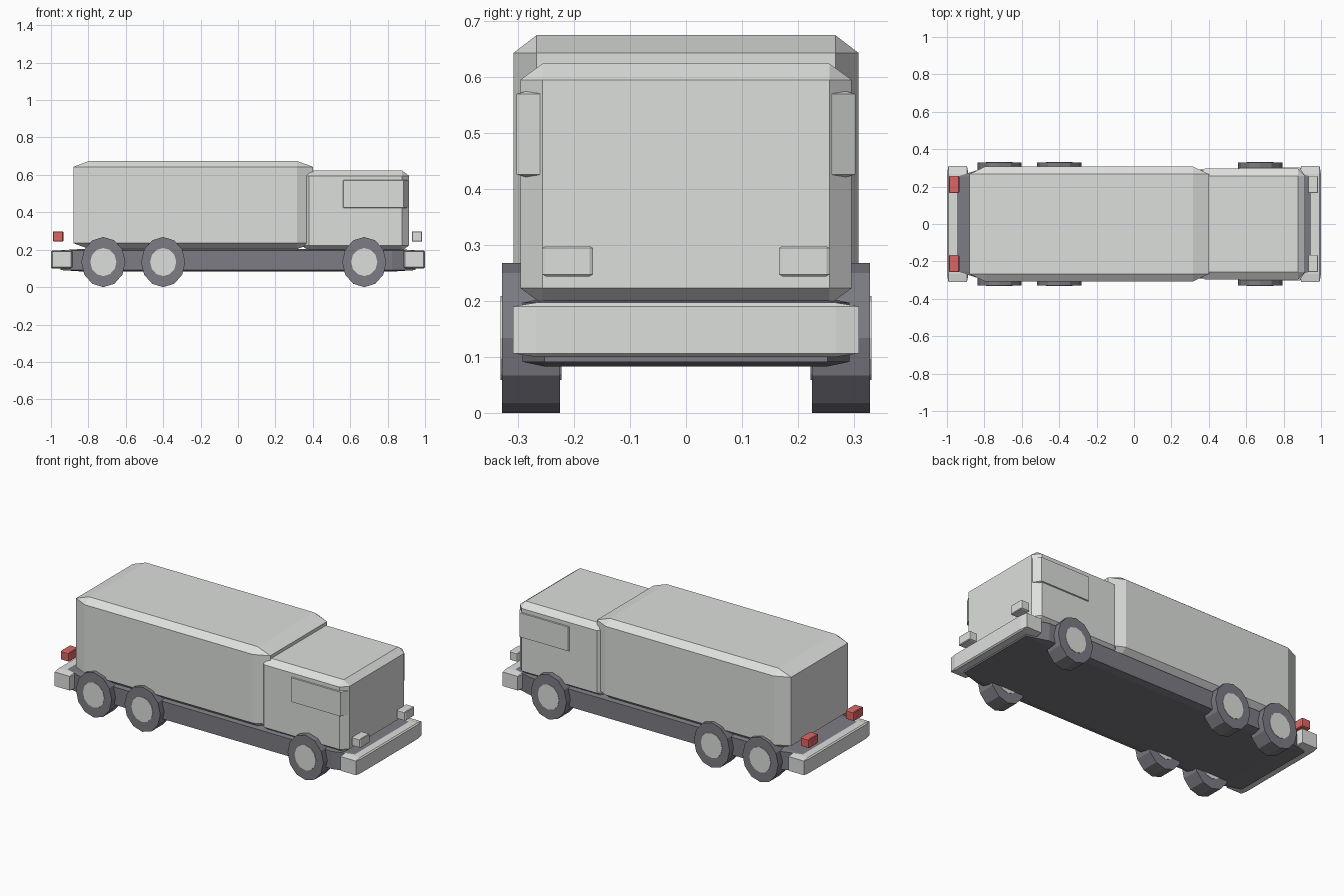
import bpy
import bmesh
from math import pi
from mathutils import Matrix, Vector

default = bpy.data.objects.get("Cube")
if default:
    bpy.data.objects.remove(default, do_unlink=True)


def material(name, color):
    mat = bpy.data.materials.new(name)
    mat.use_nodes = True
    mat.diffuse_color = (*color, 1)
    mat.node_tree.nodes["Principled BSDF"].inputs["Base Color"].default_value = (*color, 1)
    return mat


GREY = material("light grey", (0.72, 0.74, 0.72))
DARK = material("dark grey", (0.20, 0.20, 0.23))
RED = material("red", (0.72, 0.13, 0.13))
BEVEL = 0.067


def finish(name, bm, mat):
    bmesh.ops.recalc_face_normals(bm, faces=bm.faces)
    mesh = bpy.data.meshes.new(name)
    bm.to_mesh(mesh)
    bm.free()
    mesh.materials.append(mat)
    obj = bpy.data.objects.new(name, mesh)
    bpy.context.collection.objects.link(obj)
    return obj


def bevelled_box(name, low, high, mat):
    """Bevel a unit cube, then stretch it, so the chamfer follows each side's length."""
    low, high = Vector(low), Vector(high)
    bm = bmesh.new()
    bmesh.ops.create_cube(bm, size=1)
    bmesh.ops.bevel(bm, geom=bm.edges[:], offset=BEVEL, segments=1, affect='EDGES')
    bmesh.ops.scale(bm, vec=high - low, verts=bm.verts)
    bmesh.ops.translate(bm, vec=(low + high) / 2, verts=bm.verts)
    return finish(name, bm, mat)


def disc(name, center, radius_x, radius_z, width, mat):
    """Twelve-sided cylinder along y with a corner at the bottom."""
    bm = bmesh.new()
    bmesh.ops.create_cone(bm, cap_ends=True, segments=12, radius1=1, radius2=1, depth=1)
    bmesh.ops.rotate(bm, matrix=Matrix.Rotation(pi / 2, 3, 'X'), verts=bm.verts)
    bmesh.ops.scale(bm, vec=(radius_x, width, radius_z), verts=bm.verts)
    bmesh.ops.translate(bm, vec=center, verts=bm.verts)
    return finish(name, bm, mat)


# Chassis and bodywork
bevelled_box("chassis", (-0.95, -0.292, 0.083), (0.95, 0.292, 0.205), DARK)
bevelled_box("cargo_body", (-0.88, -0.308, 0.203), (0.40, 0.308, 0.675), GREY)
bevelled_box("cab", (0.34, -0.296, 0.194), (0.915, 0.296, 0.624), GREY)
bevelled_box("cab_windows", (0.54, -0.303, 0.415), (0.911, 0.303, 0.581), GREY)

# Bumpers
bevelled_box("front_bumper", (0.885, -0.309, 0.10), (1.0, 0.309, 0.197), GREY)
bevelled_box("rear_bumper", (-1.0, -0.309, 0.10), (-0.885, 0.309, 0.197), GREY)

# Lights and wheels, mirrored left and right
for side, s in (("left", 1), ("right", -1)):
    inner, outer = sorted((s * 0.166, s * 0.257))
    bevelled_box(side + "_headlight", (0.929, inner, 0.244), (0.985, outer, 0.298), GREY)
    bevelled_box(side + "_tail_light", (-0.99, inner, 0.244), (-0.934, outer, 0.298), RED)
    for axle, x in (("front", 0.675), ("middle", -0.40), ("rear", -0.72)):
        center = (x, s * 0.277, 0.134)
        disc(f"{side}_{axle}_tyre", center, 0.118, 0.134, 0.104, DARK)
        disc(f"{side}_{axle}_hub", center, 0.070, 0.075, 0.109, GREY)
